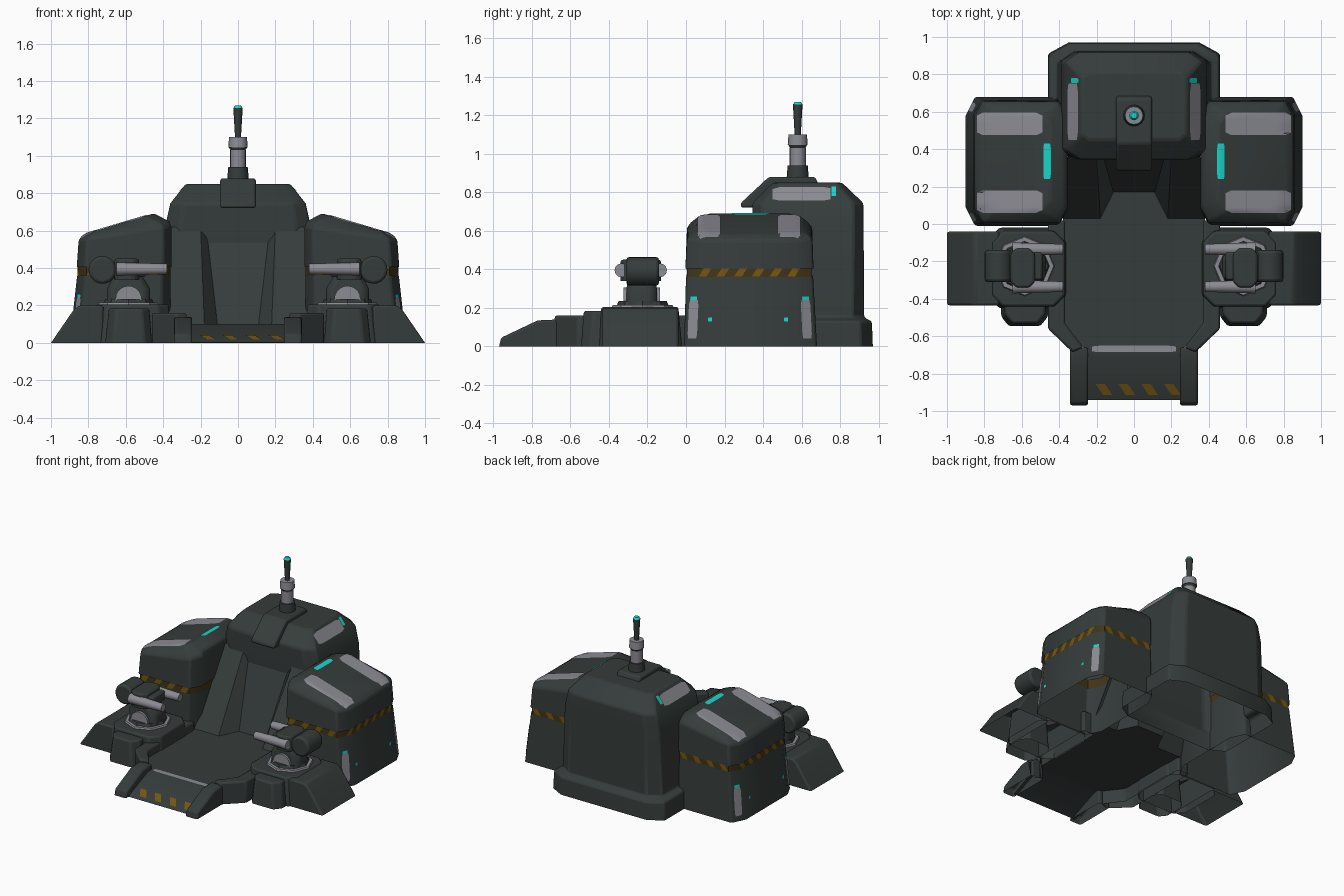
import bpy, bmesh, math
from mathutils import Vector
from mathutils.bvhtree import BVHTree

if "Cube" in bpy.data.objects:
    bpy.data.objects.remove(bpy.data.objects["Cube"])


def material(name, rgb):
    m = bpy.data.materials.new(name)
    m.diffuse_color = (*rgb, 1)
    m.use_nodes = True
    m.node_tree.nodes["Principled BSDF"].inputs["Base Color"].default_value = m.diffuse_color
    return m


DARK = material("dark_hull", (0.036, 0.046, 0.044))
GREY = material("worn_grey", (0.26, 0.26, 0.295))
CYAN = material("cyan_light", (0.01, 0.66, 0.58))
AMBER = material("hazard_amber", (0.18, 0.095, 0.006))
BROWN = material("hazard_brown", (0.055, 0.036, 0.009))


def finish(name, bm, mat, bevel=0.0):
    """Open the underside, fix normals, bevel and smooth."""
    under = [f for f in bm.faces if all(v.co.z < 0.001 for v in f.verts)]
    bmesh.ops.delete(bm, geom=under, context='FACES')
    bmesh.ops.recalc_face_normals(bm, faces=bm.faces)
    me = bpy.data.meshes.new(name)
    bm.to_mesh(me)
    bm.free()
    me.materials.append(mat)
    ob = bpy.data.objects.new(name, me)
    bpy.context.collection.objects.link(ob)
    if bevel:
        b = ob.modifiers.new("soft_edges", 'BEVEL')
        b.width, b.segments, b.limit_method = bevel, 2, 'ANGLE'
    bpy.ops.object.select_all(action='DESELECT')
    bpy.context.view_layer.objects.active = ob
    ob.select_set(True)
    bpy.ops.object.shade_smooth_by_angle(angle=math.radians(32))
    return ob


def ring(x0, x1, y0, y1, z0, z1=None, cx=0.05, cy=0.05):
    """Chamfered rectangle; height runs from z0 at x0 to z1 at x1."""
    z1 = z0 if z1 is None else z1
    pts = [(x0 + cx, y0), (x1 - cx, y0), (x1, y0 + cy), (x1, y1 - cy),
           (x1 - cx, y1), (x0 + cx, y1), (x0, y1 - cy), (x0, y0 + cy)]
    return [(x, y, z0 + (z1 - z0) * (x - x0) / (x1 - x0)) for x, y in pts]


def loft(name, rings, mat, s=1, cap=True, closed=True, bevel=0.012):
    bm = bmesh.new()
    rows = [[bm.verts.new((s * x, y, z)) for x, y, z in r] for r in rings]
    n = len(rows[0])
    for a, b in zip(rows, rows[1:]):
        for i in range(n if closed else n - 1):
            j = (i + 1) % n
            bm.faces.new((a[i], a[j], b[j], b[i]))
    if cap:
        bm.faces.new(rows[-1])
    return finish(name, bm, mat, bevel)


def prism(name, pts, axis, a, b, mat, s=1, bevel=0.012):
    """Extrude a 2D profile along an axis from a to b."""
    place = {'x': lambda p, t: (t, p[0], p[1]), 'y': lambda p, t: (p[0], t, p[1]),
             'z': lambda p, t: (p[0], p[1], t)}[axis]
    bm = bmesh.new()
    lo, hi = [[bm.verts.new(place(p, t)) for p in pts] for t in (a, b)]
    for v in bm.verts:
        v.co.x *= s
    n = len(pts)
    for i in range(n):
        bm.faces.new((lo[i], lo[(i + 1) % n], hi[(i + 1) % n], hi[i]))
    bm.faces.new(lo)
    bm.faces.new(hi)
    return finish(name, bm, mat, bevel)


def cyl(name, p0, p1, r0, r1, mat, n=16, s=1, bevel=0.0):
    p0, p1 = [Vector((s * p[0], p[1], p[2])) for p in (p0, p1)]
    d = p1 - p0
    bm = bmesh.new()
    bmesh.ops.create_cone(bm, cap_ends=True, segments=n, radius1=r0, radius2=r1, depth=d.length)
    q = d.to_track_quat('Z', 'Y')
    for v in bm.verts:
        v.co = q @ v.co + (p0 + p1) / 2
    return finish(name, bm, mat, bevel)


def decal(name, target, c, n, u, v, w, h, mat, skew=0.0, soft=0.82):
    """Thin painted patch projected on to a part along -n."""
    bpy.context.view_layer.update()
    tree = BVHTree.FromObject(target, bpy.context.evaluated_depsgraph_get())
    c, n, u, v = Vector(c), Vector(n).normalized(), Vector(u).normalized(), Vector(v).normalized()
    k, bm, grid = 8, bmesh.new(), []
    for j in range(k + 1):
        row, b = [], j / k - 0.5
        for i in range(k + 1):
            a = (i / k - 0.5) * (soft if j in (0, k) else 1)
            hit = tree.ray_cast(c + u * (a * w + b * skew) + v * (b * h) + n * 0.5, -n, 1.0)[0]
            row.append(bm.verts.new(hit + n * 0.004) if hit else None)
        grid.append(row)
    for j in range(k):
        for i in range(k):
            q = (grid[j][i], grid[j][i + 1], grid[j + 1][i + 1], grid[j + 1][i])
            if all(q):
                bm.faces.new(q)
    return finish(name, bm, mat)


X, Y, Z = (1, 0, 0), (0, 1, 0), (0, 0, 1)

# Rear tower with skirt and overhanging head
tower = loft("rear_tower", [
    ring(-.46, .46, .36, .97, 0, cx=.11, cy=.06),
    ring(-.455, .455, .36, .965, .13, cx=.11, cy=.06),
    ring(-.41, .41, .35, .925, .15, cx=.09, cy=.06),
    ring(-.39, .39, .345, .922, .62, cx=.08, cy=.05),
    ring(-.362, .362, .345, .92, .745, cx=.07, cy=.05),
    ring(-.28, .28, .45, .81, .85, cx=.04, cy=.03)], DARK)

# Sloped back wall with central notch, floor and ramp sheets
low = [(-.38, .03), (-.18, .03), (-.11, .17), (.11, .17), (.18, .03), (.38, .03)]
top = [(-.38, .36), (-.2, .36), (-.17, .38), (.17, .38), (.2, .36), (.38, .36)]
loft("back_wall", [[(x, y, .1) for x, y in low], [(x, y, .62) for x, y in top]],
     DARK, cap=False, closed=False, bevel=0)
loft("floor", [[(x, y, .1) for x, y in low + [(.38, -.54), (.27, -.66), (-.27, -.66), (-.38, -.54)]]],
     DARK, bevel=0)
ramp = loft("front_ramp", [[(-.27, y, z), (.27, y, z)] for y, z in
                           [(-.65, .1), (-.71, .1), (-.94, .002)]],
            DARK, cap=False, closed=False, bevel=0)
decal("ramp_worn_edge", ramp, (0, -.668, .1), Z, X, Y, .45, .035, GREY)
for i in range(4):
    decal("ramp_stripe", ramp, (-.16 + i * .122, -.885, .04), Z, X, Y, .05, .06, AMBER, skew=-.04, soft=1)

# Antenna mount and mast
prism("antenna_mount", [(.285, .72), (.285, .745), (.43, .88), (.67, .88), (.69, .84), (.46, .82), (.36, .72)],
      'x', -.095, .095, DARK)
for name, z0, z1, r0, r1, m in [
        ("mast_foot", .87, .94, .058, .052, DARK), ("mast_sleeve", .94, 1.03, .042, .042, GREY),
        ("mast_band", 1.03, 1.045, .04, .048, DARK), ("mast_collar", 1.045, 1.1, .052, .048, GREY),
        ("mast_rod", 1.1, 1.255, .016, .025, DARK), ("mast_light", 1.255, 1.27, .025, .016, CYAN)]:
    cyl(name, (0, .58, z0), (0, .58, z1), r0, r1, m)

for s in (1, -1):
    # Side pod: lower body, hazard band, sloped cap
    body = loft("pod_body", [ring(.36, .90, -.01, .68, 0, cx=.05, cy=.1),
                             ring(.36, .86, 0, .66, .36, cx=.045, cy=.09)], DARK, s, cap=False)
    band = loft("pod_band", [ring(.362, .855, .005, .655, z, cx=.045, cy=.08) for z in (.35, .42)],
                BROWN, s, cap=False, bevel=0)
    cap = loft("pod_cap", [ring(.355, .862, -.003, .662, .405, cx=.045, cy=.08),
                           ring(.355, .852, .005, .655, .625, .55, cx=.045, cy=.08),
                           ring(.37, .835, .025, .635, .655, .57, cx=.05, cy=.08),
                           ring(.45, .81, .065, .595, .692, .585, cx=.05, cy=.06)], DARK, s)
    for i in range(6):
        decal("band_side_stripe", band, (s * .85, .1 + i * .092, .385), (s, 0, 0), Y, Z,
              .04, .046, AMBER, skew=.03, soft=1)
    for i in range(4):
        for y in (-1, 1):
            decal("band_end_stripe", band, (s * (.44 + i * .11), .33 + y * .32, .385), (0, y, 0), X, Z,
                  .045, .046, AMBER, skew=.03, soft=1)

    # Worn patches and lights
    for y in (.12, .535):
        decal("cap_patch", cap, (s * .665, y, .6), Z, X, Y, .35, .12, GREY)
    decal("cap_light", cap, (s * .465, .335, .69), Z, X, Y, .04, .19, CYAN)
    for y, d in ((.035, -1), (.625, 1)):
        n, u = (s * .9, d * .45, 0), (-d * .45, s * .9, 0)
        decal("corner_patch", body, (s * .865, y, .14), n, u, Z, .055, .2, GREY)
        decal("corner_light", body, (s * .862, y, .25), n, u, Z, .04, .02, CYAN)
    for y in (.125, .52):
        decal("body_light", body, (s * .88, y, .14), (s, 0, 0), Y, Z, .02, .02, CYAN)
    decal("tower_patch", tower, (s * .328, .6, .8), Z, X, Y, .055, .3, GREY)
    decal("tower_light", tower, (s * .318, .767, .8), Z, X, Y, .04, .025, CYAN)

    # Platform rim and ramp rail
    prism("platform_rim", [(.37, .02), (.46, .02), (.46, -.56), (.33, -.685), (.27, -.66), (.37, -.53)],
          'z', 0, .16, DARK, s)
    prism("ramp_rail", [(-.97, 0), (-.96, .045), (-.77, .135), (-.66, .14), (-.66, 0)],
          'x', .245, .342, DARK, s)

    # Turret base with front foot and outer leg
    loft("turret_base", [ring(.36, .78, -.45, -.02, 0, cx=.06, cy=.06),
                         ring(.37, .76, -.44, -.04, .205, cx=.06, cy=.06)], DARK, s)
    loft("turret_foot", [ring(.46, .71, -.545, -.3, 0, cx=.04, cy=.05),
                         ring(.475, .69, -.53, -.3, .185, cx=.04, cy=.05)], DARK, s)
    prism("turret_leg", [(1, 0), (.88, .175), (.85, .2), (.72, .2), (.72, 0)],
          'y', -.435, -.04, DARK, s)

    # Turret pedestal, yoke and head
    tx, ty = .585, -.225
    cyl("turret_ring", (tx, ty, .195), (tx, ty, .216), .165, .155, GREY, 8, s)
    cyl("turret_disc", (tx, ty, .2), (tx, ty, .235), .14, .125, DARK, 8, s)
    loft("turret_yoke", [ring(.47, .70, -.31, -.15, .2, cx=.03, cy=.03),
                         ring(.47, .70, -.31, -.15, .29, cx=.03, cy=.03),
                         ring(.52, .66, -.3, -.16, .37, cx=.03, cy=.03)], DARK, s)
    cyl("turret_pivot", (tx, -.325, .235), (tx, -.135, .235), .07, .07, GREY, 20, s)
    loft("turret_head", [ring(.53, .66, -.34, -.13, z, cx=.03, cy=.03) for z in (.34, .45)],
         DARK, s)
    prism("turret_arm", [(.49, .355), (.49, .425), (.72, .435), (.72, .345)], 'y', -.3, -.15, DARK, s)
    cyl("turret_drum", (.725, -.31, .39), (.725, -.14, .39), .074, .074, DARK, 20, s, .015)
    for y in (-.335, -.135):
        cyl("turret_barrel", (.38, y, .395), (.65, y, .395), .028, .036, GREY, 12, s)
